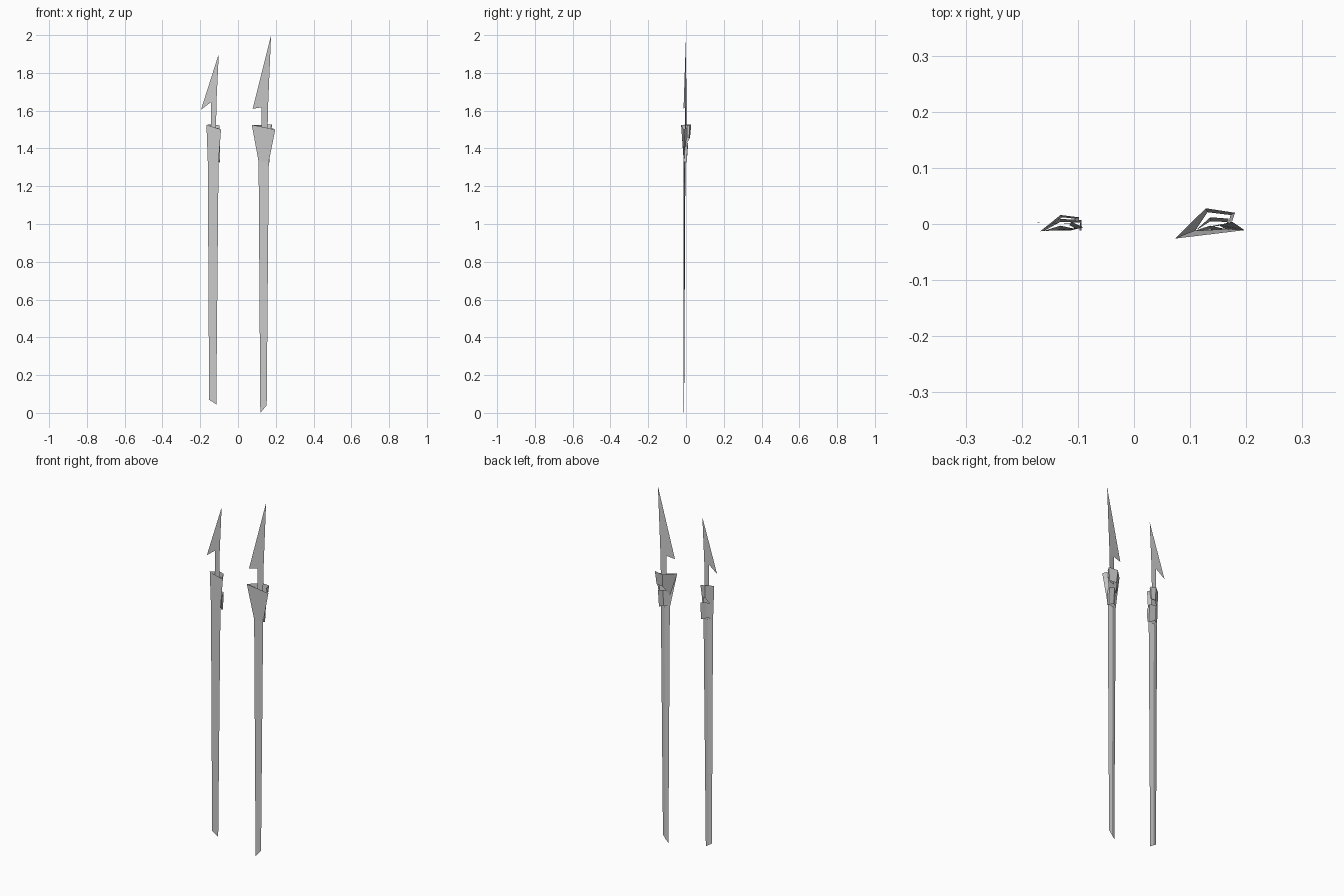
import bpy

if "Cube" in bpy.data.objects:
    bpy.data.objects.remove(bpy.data.objects["Cube"])


def mesh(name, verts, faces):
    me = bpy.data.meshes.new(name)
    me.from_pydata(verts, [], faces)
    me.update()
    ob = bpy.data.objects.new(name, me)
    bpy.context.collection.objects.link(ob)
    return ob


def strip(name, top, bottom):
    """Folded ribbon of quads between an upper and a lower path."""
    n = len(top)
    faces = [(i, i + 1, n + i + 1, n + i) for i in range(n - 1)]
    return mesh(name, top + bottom, faces)


def spear(side, blade, tip, shaft_top, shaft_low, front, flap, band):
    # Thin one-sided barbed blade with its tang
    notch_x, notch_z, stem_r = blade["notch"][0], blade["notch"][1], blade["stem"]
    yb = blade["barb"][1]
    ym = yb * 0.5
    mesh(side + "_barbed_blade",
         [tip, blade["barb"], (notch_x, ym, notch_z), (notch_x, ym, 1.46),
          (stem_r, 0, 1.46), (stem_r + 0.003, 0, notch_z)],
         [(0, 1, 2, 5), (2, 3, 4, 5)])

    # Long tapering shaft: flat front and a shallow ridge behind
    (xl, xr), (bl, br) = shaft_top, shaft_low
    y = -0.012
    ridge_x, low_x = (xl + xr) / 2, (bl[0] + br[0]) / 2
    zt = 1.33
    mesh(side + "_shaft",
         [(xl, y, zt), (xr, y + 0.003, zt), (ridge_x, -0.003, zt),
          (bl[0], y, bl[1]), (br[0], y, br[1]),
          (low_x, y + 0.002, (bl[1] + br[1]) / 2)],
         [(0, 3, 4, 1), (1, 4, 5, 2), (2, 5, 3, 0)])

    # Flared collar front, folded inward along its right edge
    fl, fr = front
    inner = (fr[0] - 0.022, 0.004, fr[2] + 0.01)
    strip(side + "_collar_front",
          [fl, fr, inner],
          [(xl, y, zt), (xr, y + 0.003, zt), (xr - 0.012, -0.002, zt + 0.03)])

    # Upper wrap around the left side and back
    strip(side + "_collar_wrap",
          [fl, flap[0], flap[1], flap[2]],
          [(xl, y, 1.40), (flap[0][0] + 0.003, flap[0][1] * 0.75, 1.455),
           (flap[1][0] - 0.008, flap[1][1] * 0.8, 1.455),
           (flap[2][0] - 0.006, flap[2][1] * 0.8, 1.46)])

    # Lower overlapping band
    bx, by = band
    strip(side + "_collar_band",
          [(xl, y, 1.42), (ridge_x, by, 1.43), (bx, by * 0.8, 1.42), (bx, y, 1.40)],
          [(xl, y, 1.34), (ridge_x, by * 0.4, 1.34), (bx - 0.002, by * 0.3, 1.325),
           (bx - 0.003, y, 1.33)])


spear("left",
      {"barb": (-0.196, 0.003, 1.605), "notch": (-0.143, 1.645), "stem": -0.117},
      (-0.102, 0, 1.90),
      (-0.160, -0.103), ((-0.153, 0.07), (-0.115, 0.045)),
      ((-0.167, -0.013, 1.525), (-0.090, -0.006, 1.50)),
      [(-0.131, 0.016, 1.528), (-0.098, 0.012, 1.522), (-0.098, 0.005, 1.515)],
      (-0.094, 0.009))

spear("right",
      {"barb": (0.078, -0.013, 1.61), "notch": (0.125, 1.618), "stem": 0.156},
      (0.175, 0, 2.0),
      (0.109, 0.163), ((0.118, 0.0), (0.152, 0.04)),
      ((0.073, -0.026, 1.525), (0.197, -0.011, 1.50)),
      [(0.128, 0.028, 1.525), (0.180, 0.020, 1.528), (0.175, 0.005, 1.518)],
      (0.168, 0.012))
